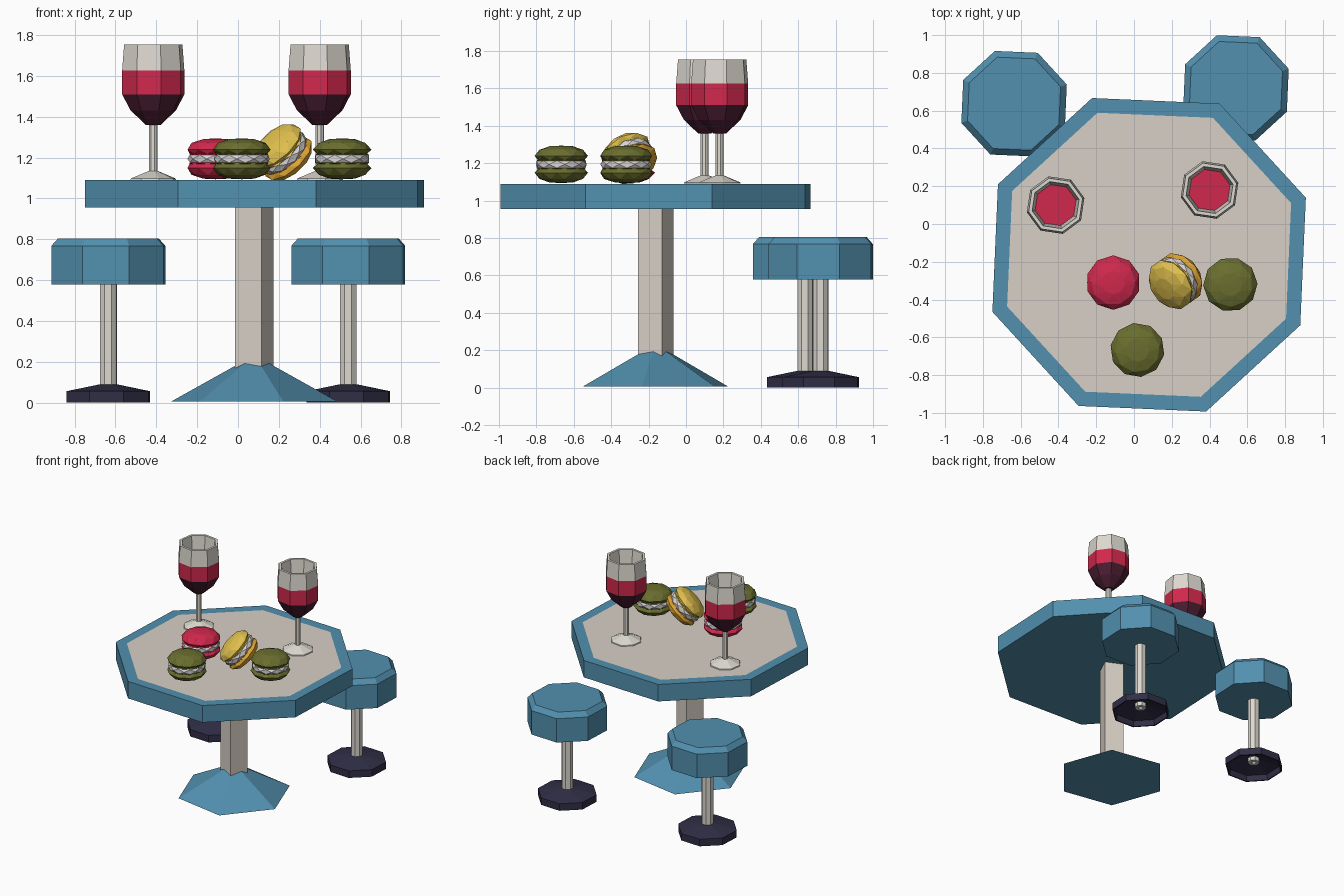
import bpy
import math
from mathutils import Vector

if "Cube" in bpy.data.objects:
    bpy.data.objects.remove(bpy.data.objects["Cube"])


def material(name, r, g, b):
    lin = [((c / 255 + 0.055) / 1.055) ** 2.4 if c > 10 else c / 255 / 12.92 for c in (r, g, b)]
    m = bpy.data.materials.new(name)
    m.diffuse_color = (*lin, 1)
    m.use_nodes = True
    m.node_tree.nodes["Principled BSDF"].inputs["Base Color"].default_value = m.diffuse_color
    return m


BLUE = material("blue paint", 82, 144, 175)
BEIGE = material("warm beige", 217, 208, 198)
GLASS = material("pale glass", 221, 217, 208)
NAVY = material("dark navy", 48, 46, 70)
RED = material("raspberry red", 208, 40, 76)
MAROON = material("dark wine", 76, 30, 50)
OLIVE = material("olive green", 106, 110, 46)
YELLOW = material("yellow", 226, 193, 78)
AMBER = material("amber", 222, 164, 50)
CREAM = material("cream filling", 216, 212, 214)


def lathe(name, profile, sides, angle, loc, twist=False):
    """Faceted revolve. Profile rows are (radius, z, material of the band above)."""
    verts, faces, mats, rings = [], [], [], []
    for k, (r, z, _) in enumerate(profile):
        ring = []
        if r == 0:
            ring = [len(verts)] * sides
            verts.append((0, 0, z))
        else:
            for i in range(sides):
                t = math.radians(angle) + (i + (k / 2 if twist else 0)) * math.tau / sides
                ring.append(len(verts))
                verts.append((r * math.cos(t), r * math.sin(t), z))
        rings.append(ring)
    for k in range(len(rings) - 1):
        a, b = rings[k], rings[k + 1]
        mat = profile[k][2]
        if profile[k][0] == 0:                      # flat or pointed end
            if profile[k + 1][1] == profile[k][1]:
                new = [list(reversed(b))]
            else:
                new = [[a[0], b[(i + 1) % sides], b[i]] for i in range(sides)]
        elif profile[k + 1][0] == 0:
            if profile[k + 1][1] == profile[k][1]:
                new = [list(a)]
            else:
                new = [[a[i], a[(i + 1) % sides], b[0]] for i in range(sides)]
        else:
            new = []
            for i in range(sides):
                j = (i + 1) % sides
                if twist:
                    new += [[a[i], a[j], b[i]], [a[j], b[j], b[i]]]
                else:
                    new.append([a[i], a[j], b[j], b[i]])
        faces += new
        mats += [mat] * len(new)
    mesh = bpy.data.meshes.new(name)
    mesh.from_pydata(verts, [], faces)
    slots = []
    for m in mats:
        if m not in slots:
            slots.append(m)
            mesh.materials.append(m)
    for p, m in zip(mesh.polygons, mats):
        p.material_index = slots.index(m)
    mesh.validate()
    ob = bpy.data.objects.new(name, mesh)
    ob.location = loc
    bpy.context.collection.objects.link(ob)
    return ob


# Table: octagonal top with inlay, square column, hexagonal cone base
T = (0.08, -0.163, 0)
lathe("table_top", [(0, .955, BLUE), (.883, .955, BLUE), (.883, 1.09, BLUE),
                    (.80, 1.09, BEIGE), (0, 1.09, BEIGE)], 8, 20, T)
lathe("table_column", [(0, .1, BEIGE), (.101, .1, BEIGE), (.101, .96, BEIGE),
                       (0, .96, BEIGE)], 4, 20, T)
lathe("table_base", [(0, .005, BLUE), (.415, .005, BLUE), (0, .233, BLUE)], 6, -10, T)

# Stools: chamfered seat, stem, hollow foot
for side, x, y in (("left", -.635, .637), ("right", .54, .72)):
    p = (x, y, 0)
    lathe(side + "_stool_seat", [(0, .578, BLUE), (.297, .578, BLUE), (.297, .768, BLUE),
                                 (.262, .805, BLUE), (0, .805, BLUE)], 8, 20, p)
    lathe(side + "_stool_stem", [(.018, .09, GLASS), (.018, .045, GLASS), (.044, .045, GLASS),
                                 (.044, .58, GLASS)], 8, 20, p)
    lathe(side + "_stool_foot", [(.03, .08, NAVY), (.2, .045, NAVY), (.207, 0, NAVY),
                                 (.218, 0, NAVY), (.218, .056, NAVY), (.044, .09, NAVY),
                                 (.03, .09, NAVY)], 8, 20, p)

# Wine glasses: foot, stem, filled bowl, clear rim and wine surface
wine_glass = [(0, 1.091, GLASS), (.115, 1.091, GLASS), (.113, 1.098, GLASS),
              (.022, 1.135, GLASS), (.022, 1.36, MAROON), (.037, 1.36, MAROON),
              (.115, 1.432, MAROON), (.157, 1.51, RED), (.157, 1.627, GLASS),
              (.147, 1.755, GLASS), (.128, 1.755, GLASS), (.112, 1.62, RED), (0, 1.62, RED)]
for side, x, y in (("left", -.415, .10), ("right", .40, .18)):
    lathe(side + "_wine_glass", wine_glass, 8, 14, (x, y, 0))


# Macarons: two domed shells around a jagged filling, with twisted triangle bands
def macaron(name, upper, lower, loc, axis=(0, 0, 1), angle=0):
    half = [(.128, .026), (.144, .045), (.118, .078), (.062, .097)]
    prof = [(0, -.1, lower)] + [(r, -z, lower) for r, z in reversed(half)]
    prof += [(.132, -.019, CREAM), (.138, 0, CREAM), (.132, .019, upper)]
    prof += [(r, z, upper) for r, z in half] + [(0, .1, upper)]
    ob = lathe(name, prof, 10, angle, loc, twist=True)
    ob.rotation_euler = Vector(axis).to_track_quat('Z', 'Y').to_euler()


macaron("red_macaron", RED, RED, (-.11, -.31, 1.194))
macaron("front_olive_macaron", OLIVE, OLIVE, (.018, -.667, 1.194), angle=8)
macaron("right_olive_macaron", OLIVE, OLIVE, (.51, -.32, 1.194), angle=20)
macaron("leaning_yellow_macaron", YELLOW, AMBER, (.22, -.303, 1.226), (-.6, -.42, .68))
